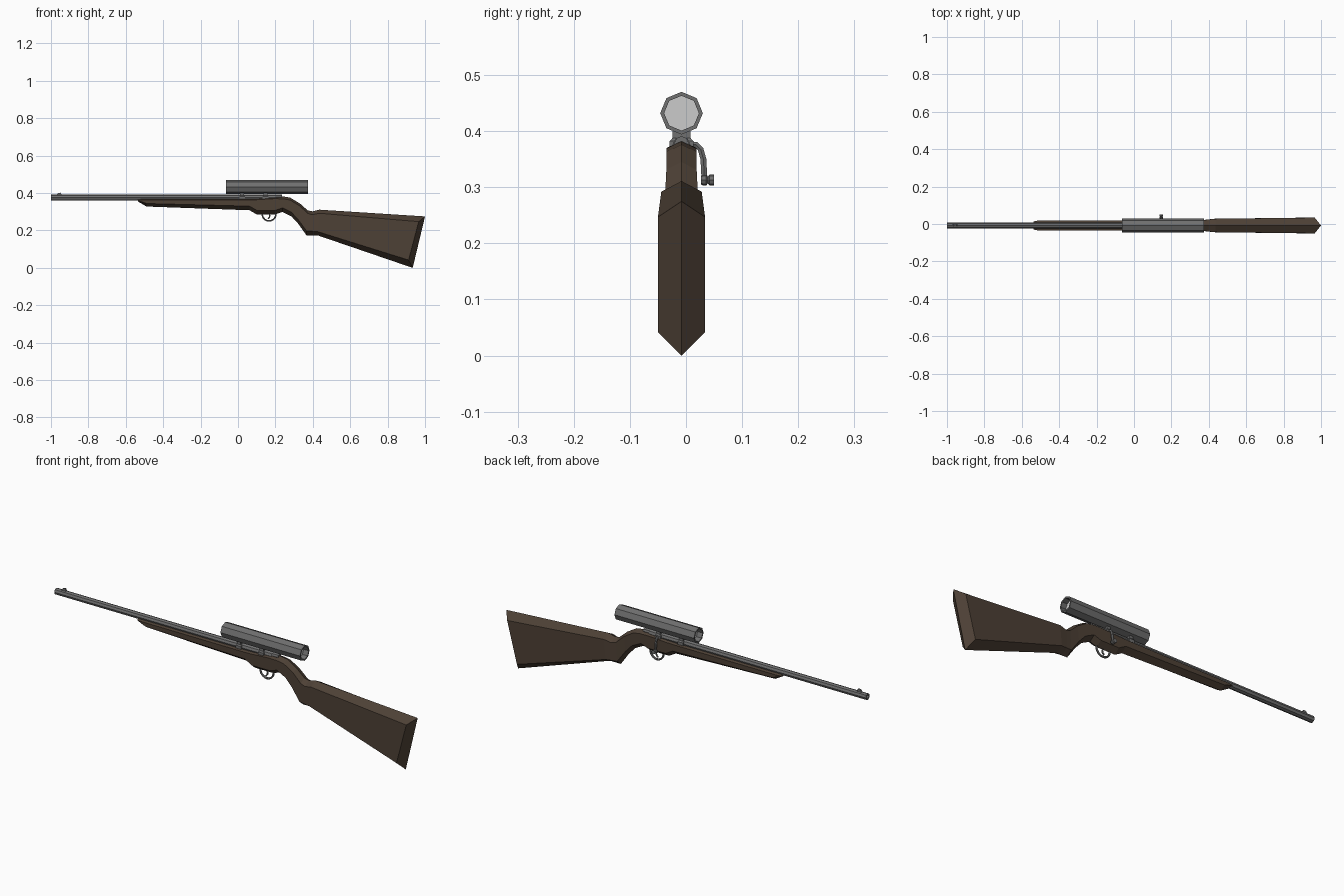
import bpy, bmesh, math
from mathutils import Vector

if "Cube" in bpy.data.objects:
    bpy.data.objects.remove(bpy.data.objects["Cube"])

CY = -0.008          # the rifle's centre plane
AXIS_Z = 0.375       # bore height


def material(name, rgb):
    m = bpy.data.materials.new(name)
    m.diffuse_color = (*rgb, 1)
    m.use_nodes = True
    m.node_tree.nodes["Principled BSDF"].inputs["Base Color"].default_value = m.diffuse_color
    return m


WOOD = material("dark_wood", (0.075, 0.052, 0.036))
METAL = material("dark_metal", (0.16, 0.16, 0.16))
GLASS = material("glass", (0.6, 0.6, 0.6))


def loft(name, rings, mat, closed=False):
    """Skin equal-length rings of points; cap the ends, or join last to first."""
    bm = bmesh.new()
    vr = [[bm.verts.new(p) for p in ring] for ring in rings]
    n = len(vr[0])
    pairs = list(zip(vr, vr[1:])) + ([(vr[-1], vr[0])] if closed else [])
    for a, b in pairs:
        for i in range(n):
            j = (i + 1) % n
            bm.faces.new((a[i], a[j], b[j], b[i]))
    if not closed:
        bm.faces.new(vr[0])
        bm.faces.new(vr[-1])
    bmesh.ops.recalc_face_normals(bm, faces=bm.faces)
    mesh = bpy.data.meshes.new(name)
    bm.to_mesh(mesh)
    bm.free()
    ob = bpy.data.objects.new(name, mesh)
    bpy.context.collection.objects.link(ob)
    mesh.materials.append(mat)
    return ob


def ring(x, r, z, n=8):
    return [(x, CY + r * math.cos(2 * math.pi * i / n),
             z + r * math.sin(2 * math.pi * i / n)) for i in range(n)]


def tube(name, points, r, mat, n=6):
    """Round bar swept along a path of points."""
    pts = [Vector(p) for p in points]
    rings = []
    for i, p in enumerate(pts):
        t = (pts[min(i + 1, len(pts) - 1)] - pts[max(i - 1, 0)]).normalized()
        # paths lie in the XZ or YZ plane, so one axis is always perpendicular
        u = Vector((0, 1, 0)) if abs(t.y) < 1e-6 else Vector((1, 0, 0))
        v = t.cross(u)
        rings.append([p + r * (u * math.cos(2 * math.pi * k / n) +
                               v * math.sin(2 * math.pi * k / n)) for k in range(n)])
    return loft(name, rings, mat)


# Stock: hexagonal section; top x,z / bottom x,z / half width / top, bottom chamfer
stations = [
    (-0.537, 0.371, -0.532, 0.353, 0.022, 0.008, 0.006),
    (-0.515, 0.371, -0.489, 0.328, 0.026, 0.008, 0.016),
    (0.055, 0.371, 0.061, 0.308, 0.027, 0.008, 0.022),
    (0.10, 0.373, 0.10, 0.286, 0.027, 0.009, 0.022),
    (0.195, 0.382, 0.20, 0.286, 0.027, 0.012, 0.022),
    (0.24, 0.382, 0.238, 0.299, 0.027, 0.013, 0.022),
    (0.278, 0.376, 0.286, 0.275, 0.027, 0.013, 0.022),
    (0.33, 0.345, 0.322, 0.236, 0.027, 0.014, 0.022),
    (0.373, 0.307, 0.366, 0.174, 0.029, 0.016, 0.024),
    (0.398, 0.302, 0.395, 0.174, 0.032, 0.018, 0.022),
    (0.435, 0.311, 0.425, 0.174, 0.036, 0.019, 0.020),
]
rings = []
for tx, tz, bx, bz, w, ct, cb in stations:
    rings.append([(tx, CY, tz), (tx, CY + w, tz - ct), (bx, CY + w, bz + cb),
                  (bx, CY, bz), (bx, CY - w, bz + cb), (tx, CY - w, tz - ct)])
# Butt: the centre ridge sticks out past the sides
w = 0.042
rings.append([(1.0, CY, 0.275), (0.966, CY + w, 0.247), (0.912, CY + w, 0.042),
              (0.934, CY, 0.0), (0.912, CY - w, 0.042), (0.966, CY - w, 0.247)])
stock = loft("stock", rings[:-1] + rings[-1:], WOOD)
# Split the butt cap along its ridge so it folds cleanly
bm = bmesh.new()
bm.from_mesh(stock.data)
cap = [f for f in bm.faces if len(f.verts) == 6 and f.calc_center_median().x > 0.5]
ends = [v for f in cap for v in f.verts if abs(v.co.y - CY) < 1e-4]
bmesh.ops.connect_verts(bm, verts=ends)
bm.to_mesh(stock.data)
bm.free()

# Barrel with a bored muzzle
loft("barrel", [ring(0.20, 0.016, AXIS_Z), ring(-1.0, 0.016, AXIS_Z),
                ring(-1.0, 0.010, AXIS_Z), ring(-0.94, 0.010, AXIS_Z)], METAL)

# Front sight blade
sight = [(-0.972, 0.386), (-0.942, 0.386), (-0.948, 0.402), (-0.962, 0.400)]
loft("front_sight", [[(x, CY + s * 0.004, z) for x, z in sight] for s in (-1, 1)], METAL)

# Scope: octagonal tube with recessed lenses
SZ, X0, X1 = 0.432, -0.065, 0.375
loft("scope_tube", [ring(X0, 0.038, SZ), ring(X1, 0.038, SZ),
                    ring(X1, 0.031, SZ), ring(X0, 0.031, SZ)], METAL, closed=True)
for name, x in (("front_lens", X0 + 0.03), ("rear_lens", X1 - 0.03)):
    loft(name, [ring(x - 0.002, 0.0315, SZ), ring(x + 0.002, 0.0315, SZ)], GLASS)

# Scope mounts: wide foot, narrower neck up to the tube
for name, x in (("front_mount", 0.022), ("rear_mount", 0.147)):
    rings = []
    for hx, hy, z in ((0.015, 0.021, 0.368), (0.015, 0.021, 0.382),
                      (0.010, 0.016, 0.388), (0.010, 0.016, 0.408)):
        rings.append([(x + a * hx, CY + b * hy, z)
                      for a, b in ((-1, -1), (1, -1), (1, 1), (-1, 1))])
    loft(name, rings, METAL)

# Bolt body and bent handle with a knob
loft("bolt", [ring(0.10, 0.013, 0.378), ring(0.235, 0.013, 0.378)], METAL)
BX = 0.146
tube("bolt_handle", [(BX, CY, 0.376), (BX, 0.018, 0.376), (BX, 0.026, 0.368),
                     (BX, 0.031, 0.350), (BX, 0.033, 0.312)], 0.006, METAL)
knob = []
for y, r in ((0.027, 0.008), (0.030, 0.010), (0.036, 0.010), (0.039, 0.006),
             (0.042, 0.010), (0.050, 0.010)):
    knob.append([(BX + r * math.cos(k * math.pi / 4), y,
                  0.313 + r * math.sin(k * math.pi / 4)) for k in range(8)])
loft("bolt_knob", knob, METAL)

# Trigger guard and trigger
guard = [(0.166 + 0.037 * math.cos(a), CY, 0.288 + 0.037 * math.sin(a))
         for a in (math.pi * (0.95 + 1.1 * i / 10) for i in range(11))]
tube("trigger_guard", guard, 0.005, METAL)
tube("trigger", [(0.165, CY, 0.295), (0.170, CY, 0.280), (0.168, CY, 0.270),
                 (0.160, CY, 0.262)], 0.004, METAL)
